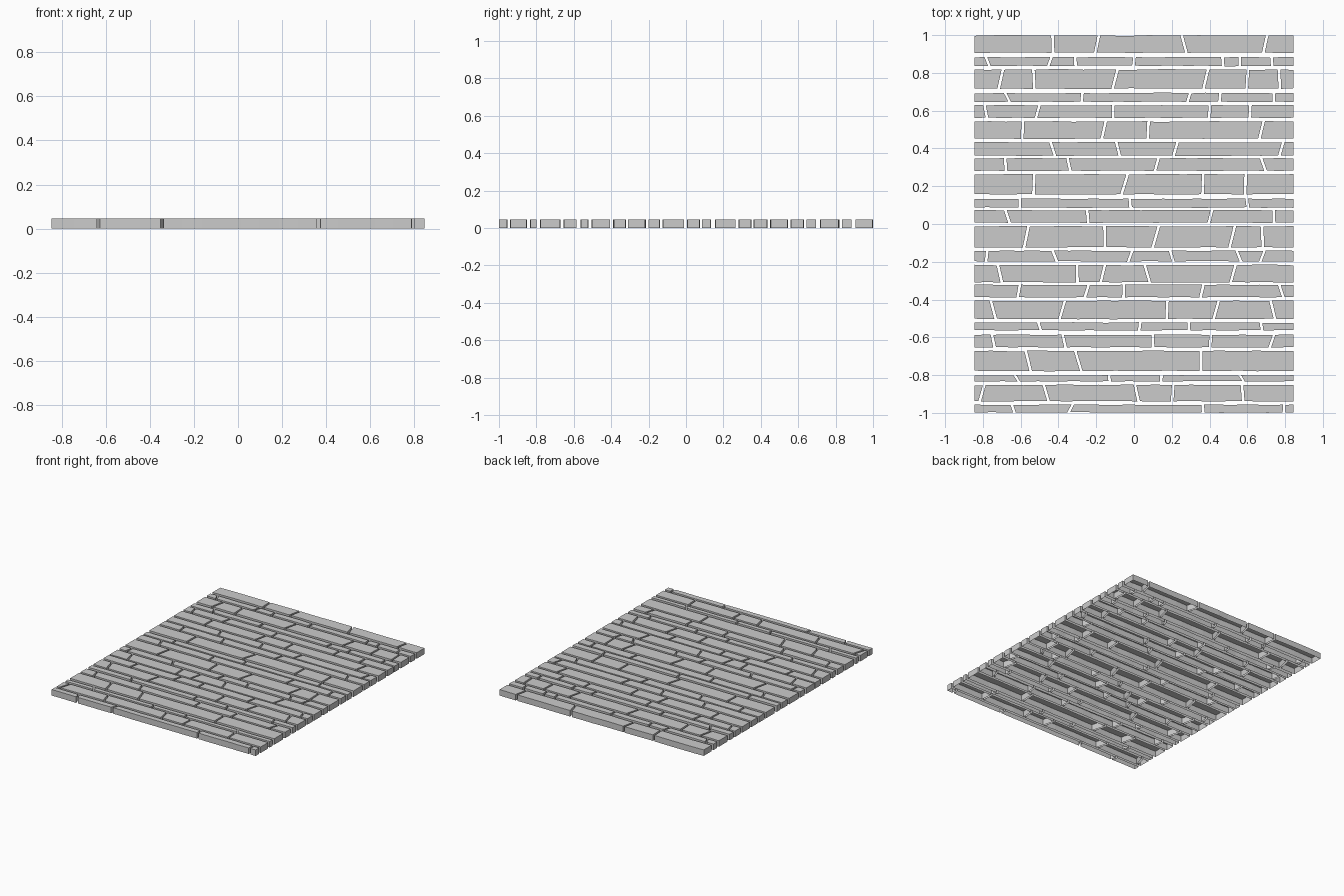
import bpy
import bmesh
import random

random.seed(4)
if "Cube" in bpy.data.objects:
    bpy.data.objects.remove(bpy.data.objects["Cube"], do_unlink=True)

HALF_WIDTH = 0.845
THICKNESS = 0.045
GAP = 0.014
WAVE = 0.004

stone = bpy.data.materials.new("grey_stone")
stone.use_nodes = True
GREY = (0.6, 0.6, 0.6, 1)
stone.diffuse_color = GREY
stone.node_tree.nodes["Principled BSDF"].inputs["Base Color"].default_value = GREY


def worn_edge(start, end, y, inward):
    """Slightly uneven long edge running from start to end."""
    steps = max(1, round(abs(end - start) / 0.09))
    points = []
    for i in range(steps + 1):
        x = start + (end - start) * i / steps
        points.append((x, y + inward * random.uniform(0, WAVE)))
    return points


def add_stone(bm, outline):
    """Stone slab with a top and side walls, open underneath."""
    upper = [bm.verts.new((x, y, THICKNESS)) for x, y in outline]
    lower = [bm.verts.new((x, y, 0)) for x, y in outline]
    bm.faces.new(upper)
    for i in range(len(outline)):
        j = (i + 1) % len(outline)
        bm.faces.new((lower[i], lower[j], upper[j], upper[i]))


def row(name, top, bottom, joints, leans):
    """Course of stones split at the joints; each lean mark tilts one joint."""
    bm = bmesh.new()
    shift = max(0.125 * (top - bottom), 0.009)
    tilt = {"/": shift, "\\": -shift, "|": 0}
    cuts = [(-HALF_WIDTH, -HALF_WIDTH, 0)]
    for x, mark in zip(joints, leans):
        wobble = random.uniform(-0.003, 0.003)
        cuts.append((x + tilt[mark] + wobble, x - tilt[mark] - wobble, GAP / 2))
    cuts.append((HALF_WIDTH, HALF_WIDTH, 0))
    for left, right in zip(cuts, cuts[1:]):
        low = worn_edge(left[1] + left[2], right[1] - right[2], bottom, 1)
        high = worn_edge(right[0] - right[2], left[0] + left[2], top, -1)
        add_stone(bm, low + high)
    mesh = bpy.data.meshes.new(name)
    bm.to_mesh(mesh)
    bm.free()
    mesh.materials.append(stone)
    bpy.context.collection.objects.link(bpy.data.objects.new(name, mesh))


# Courses from the back edge to the front edge
row("back_edge_stones", 1.0, .905, (-.43, -.195, .265, .695), "|/\\/")
row("stone_row_b", .885, .835, (-.775, -.445, -.31, 0, .47, .56, .73), "\\/|||||")
row("stone_row_c", .82, .715, (-.705, -.53, -.1, .38, .6, .77), "/|//||")
row("stone_row_d", .695, .645, (-.67, -.275, .29, .455, .74), "\\|/||")
row("stone_row_e", .63, .56, (-.785, -.51, -.11, .4, .615), "\\/|||")
row("stone_row_f", .545, .45, (-.59, -.16, .075, .675), "|/|/")
row("stone_row_g", .435, .36, (-.43, -.085, .22, .78), "\\\\//")
row("stone_row_h", .35, .28, (-.68, -.345, .12, .685), "|\\/\\")
row("stone_row_i", .265, .155, (-.53, -.05, .365, .59), "|/||")
row("stone_row_j", .135, .085, (-.605, -.02, .6), "|||")
row("stone_row_k", .075, .005, (-.67, -.245, .405, .74), "\\|/|")
row("stone_row_l", -.01, -.125, (-.57, -.155, .115, .52, .68), "/|//|")
row("stone_row_m", -.14, -.2, (-.78, -.42, -.02, .2, .555, .68), "|\\/\\\\/")
row("stone_row_n", -.215, -.31, (-.71, -.3, -.165, .07, .525), "\\|/\\/")
row("stone_row_o", -.32, -.39, (-.61, -.25, -.055, .36, .78), "//|/\\")
row("stone_row_p", -.405, -.505, (-.745, -.38, .175, .435, .735), "\\/|/\\")
row("stone_row_q", -.52, -.565, (-.5, .03, .29, .675), "\\|||")
row("stone_row_r", -.585, -.655, (-.745, -.37, .1, .405, .73), "\\\\||/")
row("stone_row_s", -.67, -.78, (-.56, -.295, .355), "\\\\|")
row("stone_row_t", -.8, -.835, (-.62, -.13, .145, .57), "\\||\\")
row("stone_row_u", -.85, -.94, (-.805, -.465, .015, .205, .575), "/\\\\||")
row("front_edge_stones", -.955, -1.0, (-.64, -.335, .365, .795), "\\/||")
